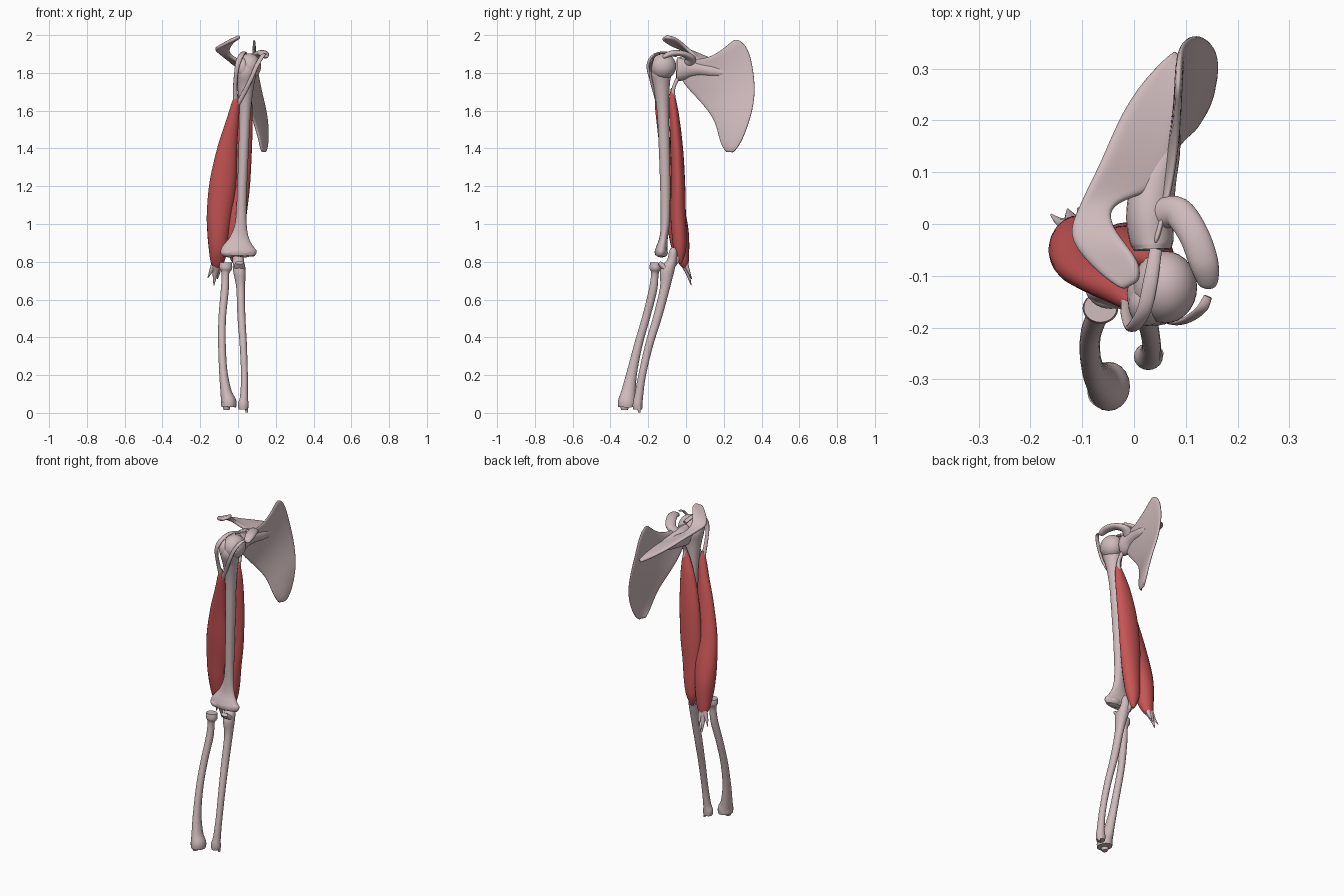
import bpy, bmesh, math
from mathutils import Vector


def material(name, rgb):
    m = bpy.data.materials.new(name)
    m.diffuse_color = (*rgb, 1)
    return m


BONE = material("pale_bone", (0.62, 0.49, 0.50))
MUSCLE = material("muscle_red", (0.58, 0.09, 0.09))


def spline(a, b, c, d, t):
    return 0.5 * (2 * b + (c - a) * t + (2 * a - 5 * b + 4 * c - d) * t * t
                  + (3 * b - a - 3 * c + d) * t ** 3)


def finish(bm, name, mat):
    bmesh.ops.recalc_face_normals(bm, faces=bm.faces)
    me = bpy.data.meshes.new(name)
    bm.to_mesh(me)
    bm.free()
    me.materials.append(mat)
    ob = bpy.data.objects.new(name, me)
    bpy.context.collection.objects.link(ob)
    return ob


def loft(name, mat, pts, ref=(1, 0, 0), sides=20, steps=5):
    """Smooth tube through points (x, y, z, width radius, depth radius)."""
    n = len(pts)
    path = []
    for i in range(n - 1):
        q = [pts[max(0, min(n - 1, i + k))] for k in (-1, 0, 1, 2)]
        for s in range(steps):
            path.append([spline(*v, s / steps) for v in zip(*q)])
    path.append(list(pts[-1]))
    bm = bmesh.new()
    rings = []
    for i, p in enumerate(path):
        a, b = path[max(i - 1, 0)], path[min(i + 1, len(path) - 1)]
        t = (Vector(b[:3]) - Vector(a[:3])).normalized()
        u = Vector(ref)
        u = (u - t * u.dot(t)).normalized()
        v = t.cross(u)
        rx, ry = max(p[3], 0.002), max(p[4], 0.002)
        ring = []
        for k in range(sides):
            ang = 2 * math.pi * k / sides
            ring.append(bm.verts.new(Vector(p[:3]) + u * rx * math.cos(ang) + v * ry * math.sin(ang)))
        rings.append(ring)
    for r, q in zip(rings, rings[1:]):
        for k in range(sides):
            f = bm.faces.new((r[k], r[(k + 1) % sides], q[(k + 1) % sides], q[k]))
            f.smooth = True
    bm.faces.new(rings[0])
    bm.faces.new(rings[-1])
    return finish(bm, name, mat)


def sheet(name, mat, rows, thickness):
    """Curved plate from rows of points, thickened and smoothed."""
    bm = bmesh.new()
    grid = [[bm.verts.new(p) for p in row] for row in rows]
    for r, q in zip(grid, grid[1:]):
        for k in range(len(r) - 1):
            bm.faces.new((r[k], r[k + 1], q[k + 1], q[k])).smooth = True
    ob = finish(bm, name, mat)
    sol = ob.modifiers.new("thickness", 'SOLIDIFY')
    sol.thickness, sol.offset = thickness, 0
    sub = ob.modifiers.new("smooth", 'SUBSURF')
    sub.levels = sub.render_levels = 2
    return ob


def ball(name, mat, centre, scale):
    bm = bmesh.new()
    bmesh.ops.create_uvsphere(bm, u_segments=28, v_segments=18, radius=1)
    for v in bm.verts:
        v.co = Vector([c + s * k for c, s, k in zip(centre, v.co, scale)])
    for f in bm.faces:
        f.smooth = True
    return finish(bm, name, mat)


# Upper arm bone: shaft, head, tuberosity and elbow condyles
loft("upper_arm_bone", BONE, [
    (.045, -.135, 1.87, .035, .035), (.042, -.137, 1.81, .056, .06), (.040, -.13, 1.73, .044, .044),
    (.037, -.122, 1.60, .031, .032), (.03, -.115, 1.40, .027, .029), (.022, -.11, 1.20, .026, .027),
    (.016, -.11, 1.02, .029, .024), (.008, -.118, .93, .050, .022), (.003, -.128, .875, .087, .03),
    (.003, -.132, .85, .096, .034), (.003, -.134, .83, .085, .028)])
ball("upper_arm_head", BONE, (.06, -.122, 1.835), (.062, .07, .068))
ball("upper_arm_tuberosity", BONE, (.025, -.155, 1.825), (.036, .042, .055))
for name, x in (("outer_condyle", -.045), ("inner_condyle", .035)):
    ball(name, BONE, (x, -.13, .848), (.045, .034, .025))

# Outer forearm bone with disc-like head and broad wrist end
loft("outer_forearm_bone", BONE, [
    (-.065, -.162, .795, .032, .028), (-.065, -.163, .765, .034, .03), (-.067, -.165, .735, .02, .02),
    (-.07, -.175, .65, .021, .022), (-.083, -.21, .51, .02, .021), (-.085, -.25, .37, .02, .022),
    (-.078, -.285, .22, .022, .027), (-.063, -.305, .11, .03, .038), (-.05, -.313, .06, .041, .047),
    (-.05, -.314, .032, .04, .046)])
loft("outer_wrist_tip", BONE, [(-.062, -.325, .06, .028, .03), (-.06, -.325, .015, .015, .018)])

# Inner forearm bone with elbow hook
loft("inner_forearm_bone", BONE, [
    (.0, -.07, .875, .014, .012), (.0, -.068, .85, .027, .022), (.002, -.076, .80, .03, .026),
    (.008, -.1, .75, .033, .037), (.014, -.112, .66, .023, .026), (.018, -.15, .51, .021, .023),
    (.028, -.195, .36, .019, .021), (.034, -.232, .20, .018, .02), (.032, -.25, .09, .021, .023),
    (.028, -.256, .045, .028, .026), (.028, -.256, .018, .024, .024)])
loft("inner_forearm_lip", BONE, [(.008, -.085, .745, .03, .02), (.008, -.12, .775, .03, .016),
                                 (.008, -.143, .795, .022, .01)])
loft("inner_wrist_tip", BONE, [(.043, -.25, .05, .014, .014), (.046, -.247, .003, .006, .006)])

# Shoulder blade: bowed plate between its outer and inner borders
outer = [(.04, -.045, 1.895), (.032, -.045, 1.82), (.03, -.02, 1.745), (.038, .06, 1.665),
         (.065, .125, 1.59), (.09, .163, 1.52), (.115, .18, 1.43), (.125, .215, 1.378)]
inner = [(.085, .265, 1.99), (.088, .325, 1.945), (.093, .35, 1.86), (.11, .365, 1.76),
         (.132, .365, 1.66), (.158, .34, 1.55), (.157, .29, 1.42), (.142, .25, 1.378)]
rows = []
for i, (a, b) in enumerate(zip(outer, inner)):
    s = i / 7
    row = []
    for k in range(10):
        t = k / 9
        bow = math.sin(math.pi * t)
        p = Vector(a).lerp(Vector(b), t)
        row.append(p + Vector((.014 * bow * (1 - s * .5), 0, -.06 * bow * (1 - s) ** 3)))
    rows.append(row)
sheet("shoulder_blade", BONE, rows, .016)

# Ridge of the blade sweeping into the overhanging shoulder tip
ridge = [((.08, .34, 1.78), (.097, .32, 1.79)), ((.0, .262, 1.825), (.09, .22, 1.82)),
         ((-.045, .17, 1.86), (.075, .12, 1.83)), ((-.065, .12, 1.88), (.05, .065, 1.84)),
         ((-.085, .08, 1.895), (-.02, .048, 1.875)), ((-.108, .03, 1.912), (-.05, .025, 1.91)),
         ((-.13, -.022, 1.925), (-.038, -.01, 1.945)), ((-.095, -.07, 1.94), (-.01, -.045, 1.98)),
         ((-.05, -.11, 1.965), (.014, -.08, 1.992)), ((-.02, -.128, 1.98), (.008, -.112, 1.992))]
sheet("shoulder_ridge", BONE, [[Vector(e).lerp(Vector(b), k / 4) for k in range(5)] for e, b in ridge], .02)

# Neck with shallow socket, and the hooked process in front
loft("blade_neck", BONE, [(.035, -.05, 1.82, .036, .062), (.034, -.03, 1.82, .043, .062),
                          (.03, .02, 1.825, .045, .053), (.04, .08, 1.82, .042, .04),
                          (.065, .14, 1.81, .025, .03), (.083, .2, 1.80, .006, .015)])
loft("hooked_process", BONE, [(.055, .02, 1.855, .025, .03), (.085, .022, 1.88, .02, .03),
                              (.115, -.02, 1.902, .016, .029), (.135, -.075, 1.903, .016, .028),
                              (.143, -.112, 1.888, .012, .02), (.144, -.122, 1.88, .005, .01)],
     ref=(0, 0, 1))

# Outer muscle belly
loft("outer_muscle", MUSCLE, [
    (-.008, -.152, 1.69, .006, .006), (-.012, -.145, 1.64, .021, .02), (-.03, -.128, 1.54, .034, .028),
    (-.057, -.108, 1.40, .052, .032), (-.08, -.083, 1.22, .07, .041), (-.097, -.055, 1.06, .068, .051),
    (-.103, -.04, .96, .06, .054), (-.105, -.028, .87, .05, .046), (-.11, -.012, .80, .036, .028),
    (-.117, .0, .765, .014, .012)])

# Inner muscle belly, its upper half lying behind the outer one
loft("inner_muscle", MUSCLE, [
    (.056, -.075, 1.72, .005, .005), (.047, -.071, 1.65, .028, .02), (.028, -.06, 1.54, .05, .028),
    (.008, -.048, 1.38, .065, .034), (-.005, -.042, 1.20, .068, .038), (-.012, -.042, 1.06, .059, .041),
    (-.016, -.036, .94, .049, .039), (-.02, -.032, .86, .037, .032), (-.02, -.03, .81, .018, .016),
    (-.02, -.03, .79, .006, .006)])

# Tendons joining the muscles to the bones
tendons = {
    "long_head_tendon": [(-.012, -.145, 1.64, .014, .012), (-.015, -.172, 1.73, .011, .009),
                         (-.008, -.198, 1.81, .011, .008), (.002, -.196, 1.86, .014, .008),
                         (.02, -.165, 1.898, .014, .006), (.032, -.11, 1.907, .014, .006),
                         (.042, -.05, 1.89, .012, .008)],
    "short_head_tendon": [(-.005, -.148, 1.63, .012, .01), (.03, -.165, 1.69, .012, .008),
                          (.07, -.187, 1.77, .011, .007), (.1, -.186, 1.84, .011, .006),
                          (.13, -.165, 1.89, .011, .005), (.143, -.14, 1.9, .008, .005)],
    "inner_muscle_tendon": [(.048, -.066, 1.63, .016, .017), (.056, -.068, 1.71, .011, .01),
                            (.048, -.045, 1.77, .012, .01)],
    "inner_lower_tendon": [(-.016, -.032, .85, .02, .02), (-.012, -.05, .80, .013, .01),
                           (-.005, -.07, .77, .012, .008)],
    "lower_tendon_middle": [(-.115, -.005, .78, .024, .019), (-.121, .01, .735, .014, .01),
                            (-.128, .028, .675, .002, .002)],
    "lower_tendon_outer": [(-.122, -.003, .79, .02, .016), (-.143, .004, .75, .01, .008),
                           (-.16, .018, .715, .002, .002)],
    "lower_tendon_inner": [(-.106, -.003, .79, .02, .016), (-.102, .012, .755, .011, .008),
                           (-.108, .03, .71, .002, .002)],
}
for name, pts in tendons.items():
    loft(name, BONE, pts, sides=12)
